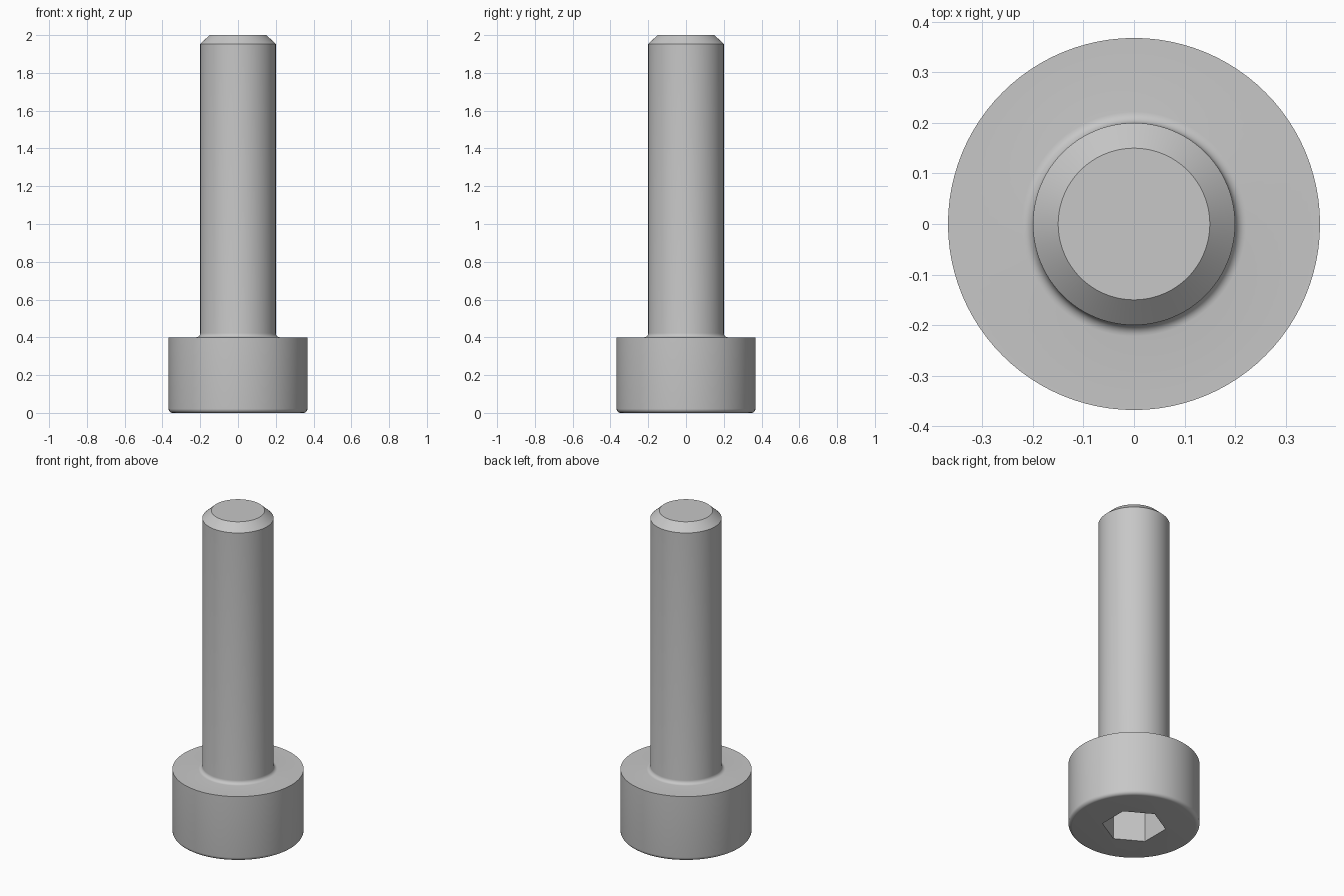
import bpy
import bmesh
from math import sin, cos, pi, radians
from mathutils import Matrix, Vector

cube = bpy.data.objects.get("Cube")
if cube:
    bpy.data.objects.remove(cube, do_unlink=True)

SEGMENTS = 96
HEAD_R, HEAD_H = 0.368, 0.4
SHANK_R, LENGTH = 0.2, 2.0
FILLET = 0.022
SOCKET_R, SOCKET_DEPTH = 0.18, 0.2

steel = bpy.data.materials.new("steel_grey")
steel.use_nodes = True
colour = (0.57, 0.57, 0.57, 1)
steel.diffuse_color = colour
steel.node_tree.nodes["Principled BSDF"].inputs["Base Color"].default_value = colour


def arc(cx, cz, r, start, end, steps=6):
    """Points of a rounded corner in the profile."""
    angles = [radians(start + (end - start) * i / steps) for i in range(steps + 1)]
    return [(cx + r * cos(a), cz + r * sin(a)) for a in angles]


def add_object(name, bm):
    bmesh.ops.recalc_face_normals(bm, faces=bm.faces)
    mesh = bpy.data.meshes.new(name)
    bm.to_mesh(mesh)
    bm.free()
    mesh.materials.append(steel)
    obj = bpy.data.objects.new(name, mesh)
    bpy.context.collection.objects.link(obj)
    return obj


# Head, neck fillet, shank and chamfered tip as one turned profile
profile = arc(HEAD_R - FILLET, FILLET, FILLET, -90, 0)
profile.append((HEAD_R, HEAD_H))
profile += arc(SHANK_R + FILLET, HEAD_H + FILLET, FILLET, 270, 180)
profile += [(SHANK_R, LENGTH - 0.046), (0.15, LENGTH)]

bm = bmesh.new()
rings = []
for r, z in profile:
    rings.append([bm.verts.new((r * cos(2 * pi * i / SEGMENTS), r * sin(2 * pi * i / SEGMENTS), z))
                  for i in range(SEGMENTS)])
for low, high in zip(rings, rings[1:]):
    for i in range(SEGMENTS):
        j = (i + 1) % SEGMENTS
        bm.faces.new((low[i], low[j], high[j], high[i]))
bm.faces.new(rings[0][::-1])
bm.faces.new(rings[-1])
screw = add_object("cap_screw", bm)

# Hexagonal drive socket cut into the underside of the head
bm = bmesh.new()
placement = Matrix.Translation(Vector((0, 0, 0))) @ Matrix.Rotation(radians(30), 4, "Z")
bmesh.ops.create_cone(bm, cap_ends=True, segments=6, radius1=SOCKET_R, radius2=SOCKET_R,
                      depth=2 * SOCKET_DEPTH, matrix=placement)
# Point two opposite corners along the y axis
corner = max(bm.verts, key=lambda v: v.co.y).co
if abs(corner.x) > 0.01:
    bmesh.ops.rotate(bm, verts=bm.verts, matrix=Matrix.Rotation(radians(30), 3, "Z"))
cutter = add_object("socket_cutter", bm)
cutter.hide_render = True

cut = screw.modifiers.new("socket", "BOOLEAN")
cut.operation = "DIFFERENCE"
cut.solver = "EXACT"
cut.object = cutter

bpy.ops.object.select_all(action="DESELECT")
screw.select_set(True)
bpy.context.view_layer.objects.active = screw
bpy.ops.object.modifier_apply(modifier=cut.name)
bpy.data.objects.remove(cutter, do_unlink=True)
bpy.ops.object.shade_smooth_by_angle(angle=radians(30))
